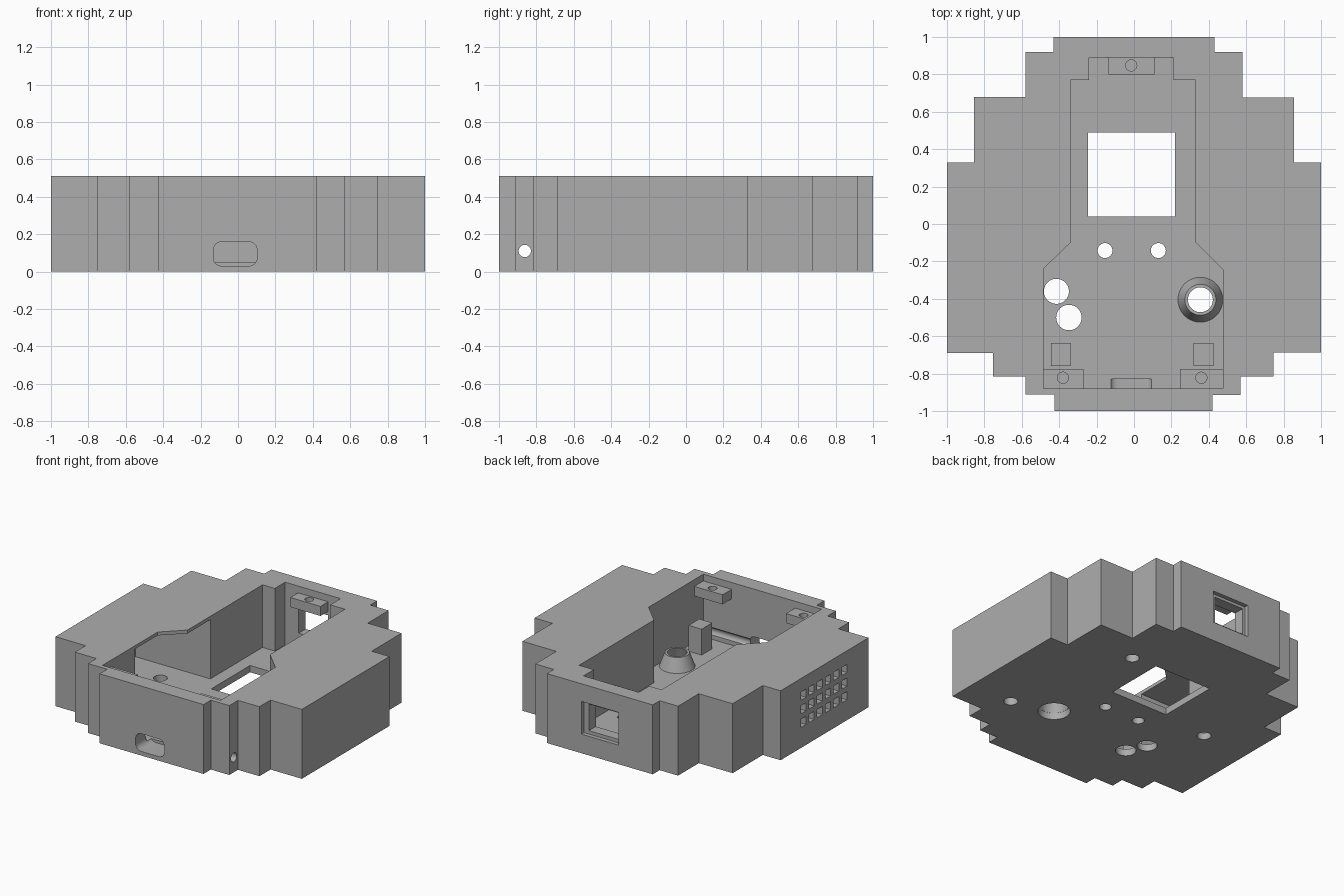
import bpy, bmesh, math
from mathutils import Matrix, Vector

if "Cube" in bpy.data.objects:
    bpy.data.objects.remove(bpy.data.objects["Cube"])

grey = bpy.data.materials.new("matte_grey")
grey.diffuse_color = (0.42, 0.42, 0.42, 1)
grey.use_nodes = True
grey.node_tree.nodes["Principled BSDF"].inputs["Base Color"].default_value = grey.diffuse_color
H, FLOOR = 0.51, 0.05


def make(name, bm):
    bmesh.ops.recalc_face_normals(bm, faces=bm.faces)
    mesh = bpy.data.meshes.new(name)
    bm.to_mesh(mesh)
    bm.free()
    mesh.materials.append(grey)
    ob = bpy.data.objects.new(name, mesh)
    bpy.context.collection.objects.link(ob)
    return ob


def prism(name, pts, z0, z1):
    bm = bmesh.new()
    face = bm.faces.new([bm.verts.new((x, y, z0)) for x, y in pts])
    up = bmesh.ops.extrude_face_region(bm, geom=[face])["geom"]
    bmesh.ops.translate(bm, vec=(0, 0, z1 - z0),
                        verts=[v for v in up if isinstance(v, bmesh.types.BMVert)])
    return make(name, bm)


def box(name, x0, x1, y0, y1, z0, z1):
    return prism(name, [(x0, y0), (x1, y0), (x1, y1), (x0, y1)], z0, z1)


def cone(name, x, y, z0, z1, r0, r1=None, n=40):
    bm = bmesh.new()
    bmesh.ops.create_cone(bm, cap_ends=True, segments=n, radius1=r0,
                          radius2=r0 if r1 is None else r1, depth=z1 - z0,
                          matrix=Matrix.Translation((x, y, (z0 + z1) / 2)))
    return make(name, bm)


def cut(ob, cutter):
    m = ob.modifiers.new("cut", "BOOLEAN")
    m.operation, m.solver, m.object = "DIFFERENCE", "EXACT", cutter
    bpy.context.view_layer.objects.active = ob
    bpy.ops.object.modifier_apply(modifier=m.name)
    bpy.data.objects.remove(cutter)


def smooth(ob):
    bpy.ops.object.select_all(action="DESELECT")
    ob.select_set(True)
    bpy.context.view_layer.objects.active = ob
    bpy.ops.object.shade_smooth_by_angle(angle=math.radians(30))


# Stepped outer body
body = prism("case_body", [
    (-0.425, -1), (0.42, -1), (0.42, -0.915), (0.57, -0.915), (0.57, -0.815),
    (0.745, -0.815), (0.745, -0.687), (1, -0.687), (1, 0.33), (0.855, 0.33),
    (0.855, 0.677), (0.58, 0.677), (0.58, 0.92), (0.43, 0.92), (0.43, 1),
    (-0.43, 1), (-0.43, 0.92), (-0.58, 0.92), (-0.58, 0.68), (-0.855, 0.68),
    (-0.855, 0.33), (-1, 0.33), (-1, -0.69), (-0.755, -0.69), (-0.755, -0.815),
    (-0.58, -0.815), (-0.58, -0.912), (-0.425, -0.912)], 0, H)

# Open cavity
cut(body, prism("cavity", [
    (-0.485, -0.88), (0.475, -0.88), (0.475, -0.245), (0.33, -0.1), (0.33, 0.77),
    (0.21, 0.77), (0.21, 0.89), (-0.24, 0.89), (-0.24, 0.77), (-0.34, 0.77),
    (-0.34, -0.1), (-0.485, -0.24)], FLOOR, H + 0.2))

# Side pocket under a thin lid, behind the grille
cut(body, box("side_pocket", -0.95, -0.3, -0.5, 0.165, FLOOR, H - 0.025))
for col in range(6):
    for row in range(3):
        y, z = 0.065 - 0.095 * col, 0.18 + 0.1 * row
        cut(body, box("grille_hole", -1.1, -0.9, y - 0.03, y + 0.03, z - 0.03, z + 0.03))

# Floor window and floor holes
cut(body, box("floor_window", -0.245, 0.22, 0.04, 0.49, -0.1, 0.1))
for x, y, r in [(-0.155, -0.142, 0.04), (0.13, -0.142, 0.04),
                (-0.415, -0.36, 0.067), (-0.348, -0.5, 0.068)]:
    cut(body, cone("floor_hole", x, y, -0.1, 0.1, r))
cut(body, cone("sensor_hole", 0.355, -0.405, -0.01, 0.06, 0.11, 0.1))

# Blind mounting holes underneath
for x, y in [(0.41, 0.47), (0.66, -0.49), (-0.62, -0.015)]:
    cut(body, cone("mount_hole", x, y, -0.1, 0.1, 0.047))

# Back port: shallow recess with a smaller opening
cut(body, box("port_recess", -0.15, 0.15, 0.97, 1.1, 0.14, 0.38))
cut(body, box("port_opening", -0.13, 0.11, 0.8, 1.1, 0.165, 0.36))

# Rounded cable slot through the front wall
slot = [(-0.015 + sx * 0.072 + 0.045 * math.cos(a), 0.095 + sz * 0.02 + 0.045 * math.sin(a))
        for sx, sz, a0 in [(1, 1, 0), (-1, 1, 90), (-1, -1, 180), (1, -1, 270)]
        for a in [math.radians(a0 + 15 * i) for i in range(7)]]
slot_cut = prism("cable_slot", slot, 0.83, 1.1)
slot_cut.data.transform(Matrix.Rotation(math.radians(90), 4, "X"))
cut(body, slot_cut)

# Rod hole running across the whole width
rod = cone("rod_hole", 0, 0, -1.2, 1.2, 0.033)
rod.data.transform(Matrix.Translation((0, -0.862, 0.11)) @ Matrix.Rotation(math.radians(90), 4, "Y"))
cut(body, rod)
smooth(body)

# Screw bosses near the rim, each with a blind hole
for name, x0, x1, y0, y1, hx, hy in [
        ("back_boss", -0.135, 0.11, 0.8, 0.9, -0.015, 0.848),
        ("front_left_boss", -0.495, -0.27, -0.89, -0.775, -0.38, -0.822),
        ("front_right_boss", 0.245, 0.485, -0.89, -0.775, 0.36, -0.822)]:
    boss = box(name, x0, x1, y0, y1, 0.39, 0.46)
    cut(boss, cone("screw_hole", hx, hy, 0.405, 0.6, 0.03, n=24))
    smooth(boss)

# Square support posts
for name, x in [("left_post", -0.39), ("right_post", 0.372)]:
    box(name, x - 0.053, x + 0.053, -0.76, -0.637, FLOOR - 0.01, 0.24)

# Hollow conical sensor collar
collar = cone("sensor_collar", 0.355, -0.405, FLOOR - 0.005, 0.15, 0.122, 0.083)
cut(collar, cone("collar_bore", 0.355, -0.405, 0.03, 0.17, 0.106, 0.06))
smooth(collar)
